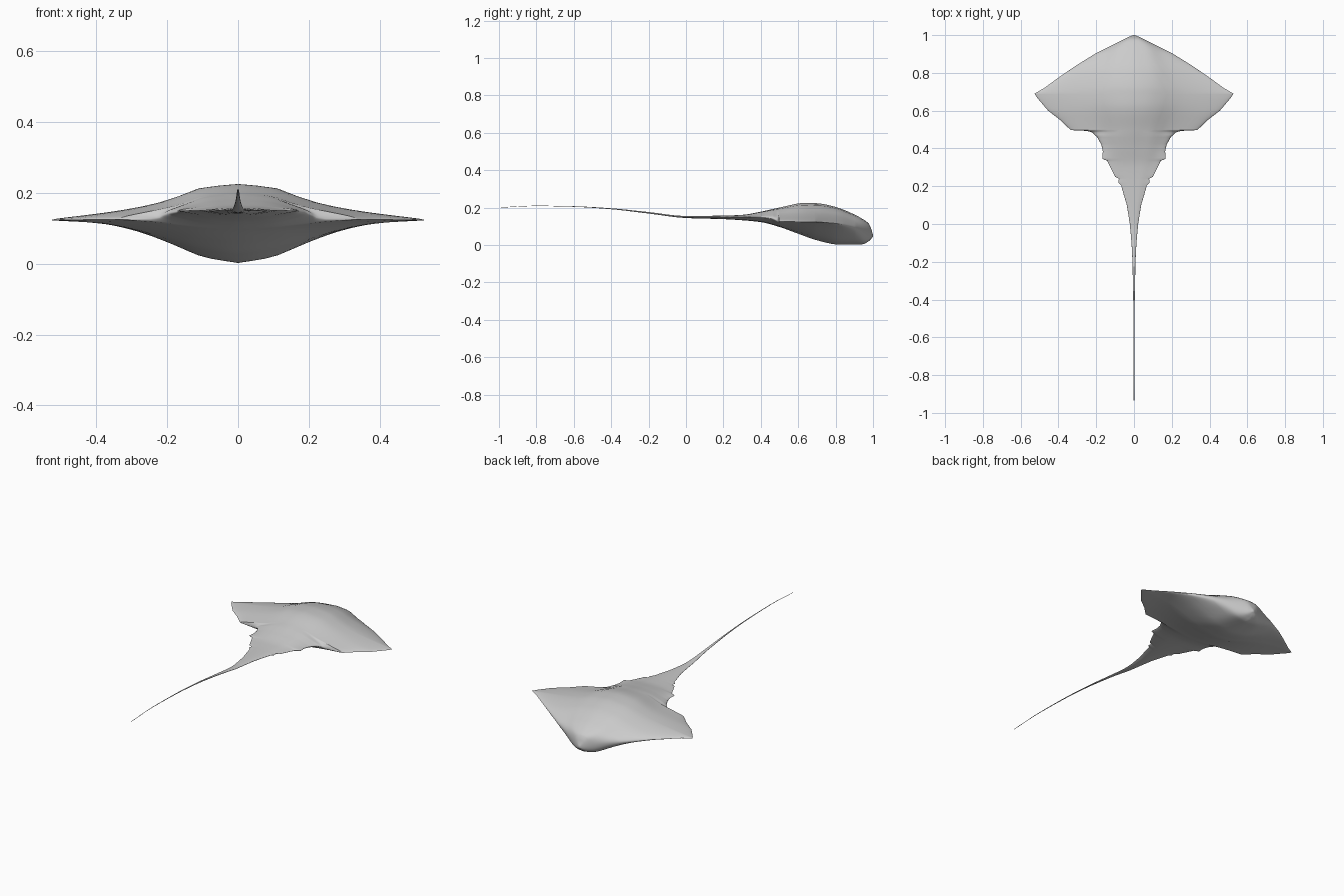
import bpy, bmesh, math

if "Cube" in bpy.data.objects:
    bpy.data.objects.remove(bpy.data.objects["Cube"])


def table(points, x, smooth=True):
    """Interpolate (x, value) points, monotone-smooth or straight."""
    p = sorted(points)
    if x <= p[0][0]:
        return p[0][1]
    if x >= p[-1][0]:
        return p[-1][1]
    sl = [(b[1] - a[1]) / (b[0] - a[0]) for a, b in zip(p, p[1:])]

    def tangent(i):
        if i == 0:
            return sl[0]
        if i == len(p) - 1:
            return sl[-1]
        a, b = sl[i - 1], sl[i]
        return 0 if a * b <= 0 else 2 * a * b / (a + b)

    i = max(k for k in range(len(p) - 1) if p[k][0] <= x)
    h = p[i + 1][0] - p[i][0]
    t = (x - p[i][0]) / h
    if not smooth:
        return p[i][1] + (p[i + 1][1] - p[i][1]) * t
    return ((2*t**3 - 3*t**2 + 1) * p[i][1] + (t**3 - 2*t**2 + t) * h * tangent(i)
            + (3*t**2 - 2*t**3) * p[i + 1][1] + (t**3 - t**2) * h * tangent(i + 1))


# Half-width outline: nose, wings, pelvic notch, ragged fins, tail
outline = [(1, .004), (.99, .03), (.905, .2), (.84, .305), (.775, .4), (.72, .475),
           (.69, .527), (.665, .51), (.6, .455), (.55, .39), (.497, .335), (.493, .25),
           (.485, .222), (.46, .195), (.42, .173), (.385, .165), (.345, .168),
           (.335, .142), (.29, .12), (.25, .1), (.24, .08), (.22, .083), (.205, .068),
           (.15, .053), (.1, .038), (0, .022), (-.1, .013), (-.2, .008), (-.4, .004),
           (-1, .001)]
# Side profile along the centre line and at the rim
back = [(1, .055), (.98, .11), (.95, .135), (.9, .163), (.8, .203), (.7, .223),
        (.64, .225), (.5, .2), (.4, .178), (.3, .161), (.2, .157), (0, .155),
        (-.2, .176), (-.4, .196), (-.6, .207), (-.8, .21), (-1, .201)]
belly = [(1, .045), (.98, .022), (.94, .003), (.82, .002), (.7, .025), (.6, .06),
         (.5, .096), (.4, .122), (.3, .132), (.2, .138), (0, .144),
         (-.2, .168), (-.4, .191), (-.6, .204), (-.8, .208), (-1, .199)]
rim = [(1, .05), (.97, .07), (.9, .095), (.8, .115), (.69, .123), (.5, .125),
       (.46, .142), (.35, .15), (.2, .15), (0, .15), (-.2, .172), (-.4, .1935),
       (-.6, .2055), (-.8, .209), (-1, .2)]
# How far the body hump spreads sideways, and its cross-section shapes
spread = [(1, .3), (.9, .4), (.8, .5), (.69, .53), (.5, .46), (.4, .38), (.3, .25),
          (.2, .16), (0, .06), (-.2, .03), (-1, .01)]
hump_top = [(0, 1), (.19, .9), (.38, .55), (.57, .34), (.75, .22), (1, .1)]
hump_low = [(0, 1), (.19, .86), (.38, .54), (.57, .26), (.75, .1), (1, .04)]

stations = {p[0] for p in outline} | {.998, .995, .98, .97}
stations |= {round(1 - .0125 * i, 4) for i in range(80)}
stations |= {round(-.04 * i, 4) for i in range(26)}

bm = bmesh.new()
rings = []
N = 28
for y in sorted(stations, reverse=True):
    w = table(outline, y, False)
    zt, zb, ze, s = (table(t, y) for t in (back, belly, rim, spread))
    ring = []
    for k in range(2 * N):
        a = math.pi * k / N
        u = math.cos(a)
        x = u * w
        top = k <= N
        f = table(hump_top if top else hump_low, abs(x) / s)
        f *= math.sqrt(max(0, 1 - u ** 4))
        ring.append(bm.verts.new((x, y, ze + ((zt if top else zb) - ze) * f)))
    rings.append(ring)
for a, b in zip(rings, rings[1:]):
    for k in range(2 * N):
        j = (k + 1) % (2 * N)
        bm.faces.new((a[k], a[j], b[j], b[k]))
bm.faces.new(rings[0])
bm.faces.new(rings[-1])
bmesh.ops.recalc_face_normals(bm, faces=bm.faces)

# One continuous body with wings and whip tail
mesh = bpy.data.meshes.new("ray_body")
bm.to_mesh(mesh)
bm.free()
ray = bpy.data.objects.new("ray_body", mesh)
bpy.context.collection.objects.link(ray)
bpy.context.view_layer.objects.active = ray
ray.select_set(True)
bpy.ops.object.shade_smooth_by_angle(angle=math.radians(50))
